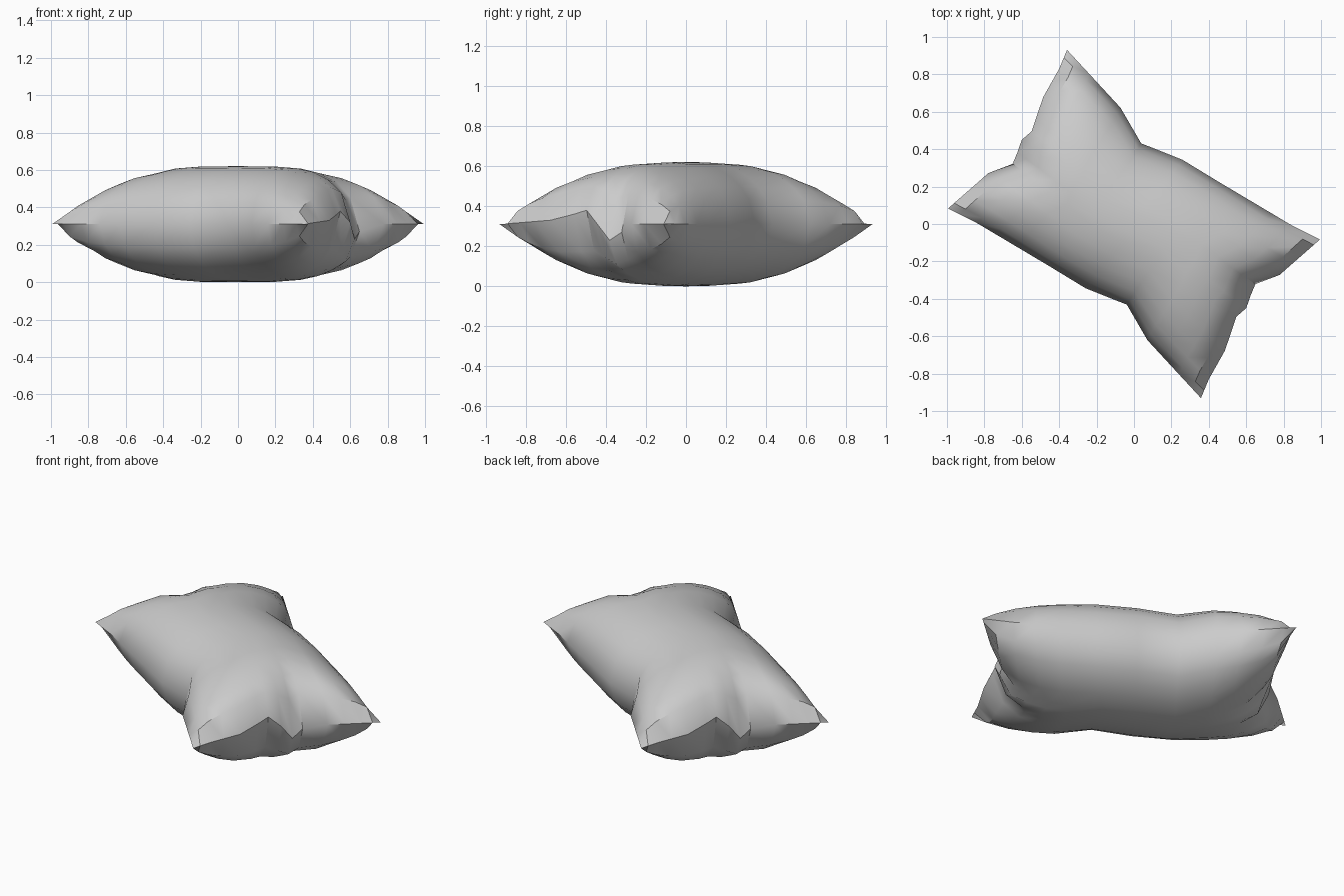
import bpy
import bmesh
import math

cube = bpy.data.objects.get("Cube")
if cube:
    bpy.data.objects.remove(cube, do_unlink=True)

# Seam outline: half width along the long side, half length along the short end
SIDE = [(-1, .53), (-.51, .454), (-.27, .368), (0, .43), (.27, .452), (.8, .5), (1, .53)]
END = [(-1, .845), (-.8, .818), (-.47, .795), (-.13, .735), (0, .75),
       (.13, .728), (.25, .712), (.47, .786), (1, .845)]
# Vertical wobble of the puckered end seam
PUCKER = [(-1, 0), (-.47, .02), (-.25, .05), (-.13, .07), (0, .01),
          (.13, -.08), (.25, -.04), (.47, 0), (1, 0)]

HALF = 0.31
COLS = [0, .27, .51, .66, .8, .92, 1]
ROWS = [0, .13, .25, .47, .65, .8, .92, 1]


def sample(table, x):
    for (a, p), (b, q) in zip(table, table[1:]):
        if x <= b:
            return p + (q - p) * (x - a) / (b - a)
    return table[-1][1]


def both_ways(values):
    return [-v for v in reversed(values[1:])] + values


def point(u, v, side):
    # Plan position blended between opposite seams
    s = (1 + u) / 2 * sample(END, v) - (1 - u) / 2 * sample(END, -v)
    t = (1 + v) / 2 * sample(SIDE, u) - (1 - v) / 2 * sample(SIDE, -u)
    # Stuffed thickness, falling to zero at the seam
    h = HALF * math.sqrt(max(0, (1 - u ** 4) * (1 - v * v)))
    wobble = sample(PUCKER, v if u > 0 else -v) * abs(u) ** 10
    return (.8 * s + .6 * t, -.6 * s + .8 * t, HALF + side * h + wobble)


# Pillow: upper and lower cloth joined along the seam
bm = bmesh.new()
cols, rows = both_ways(COLS), both_ways(ROWS)
for side in (1, -1):
    grid = [[bm.verts.new(point(u, v, side)) for v in rows] for u in cols]
    for a, b in zip(grid, grid[1:]):
        for j in range(len(rows) - 1):
            quad = (a[j], b[j], b[j + 1], a[j + 1])
            bm.faces.new(quad if side > 0 else quad[::-1])
bmesh.ops.remove_doubles(bm, verts=bm.verts, dist=0.0005)
bmesh.ops.recalc_face_normals(bm, faces=bm.faces)
mesh = bpy.data.meshes.new("pillow")
bm.to_mesh(mesh)
bm.free()
pillow = bpy.data.objects.new("pillow", mesh)
bpy.context.collection.objects.link(pillow)

# Cloth colour
cloth = bpy.data.materials.new("grey cloth")
cloth.use_nodes = True
colour = (.6, .6, .6, 1)
cloth.diffuse_color = colour
cloth.node_tree.nodes["Principled BSDF"].inputs["Base Color"].default_value = colour
mesh.materials.append(cloth)

bpy.ops.object.select_all(action='DESELECT')
pillow.select_set(True)
bpy.context.view_layer.objects.active = pillow
bpy.ops.object.shade_smooth_by_angle(angle=math.radians(40))
